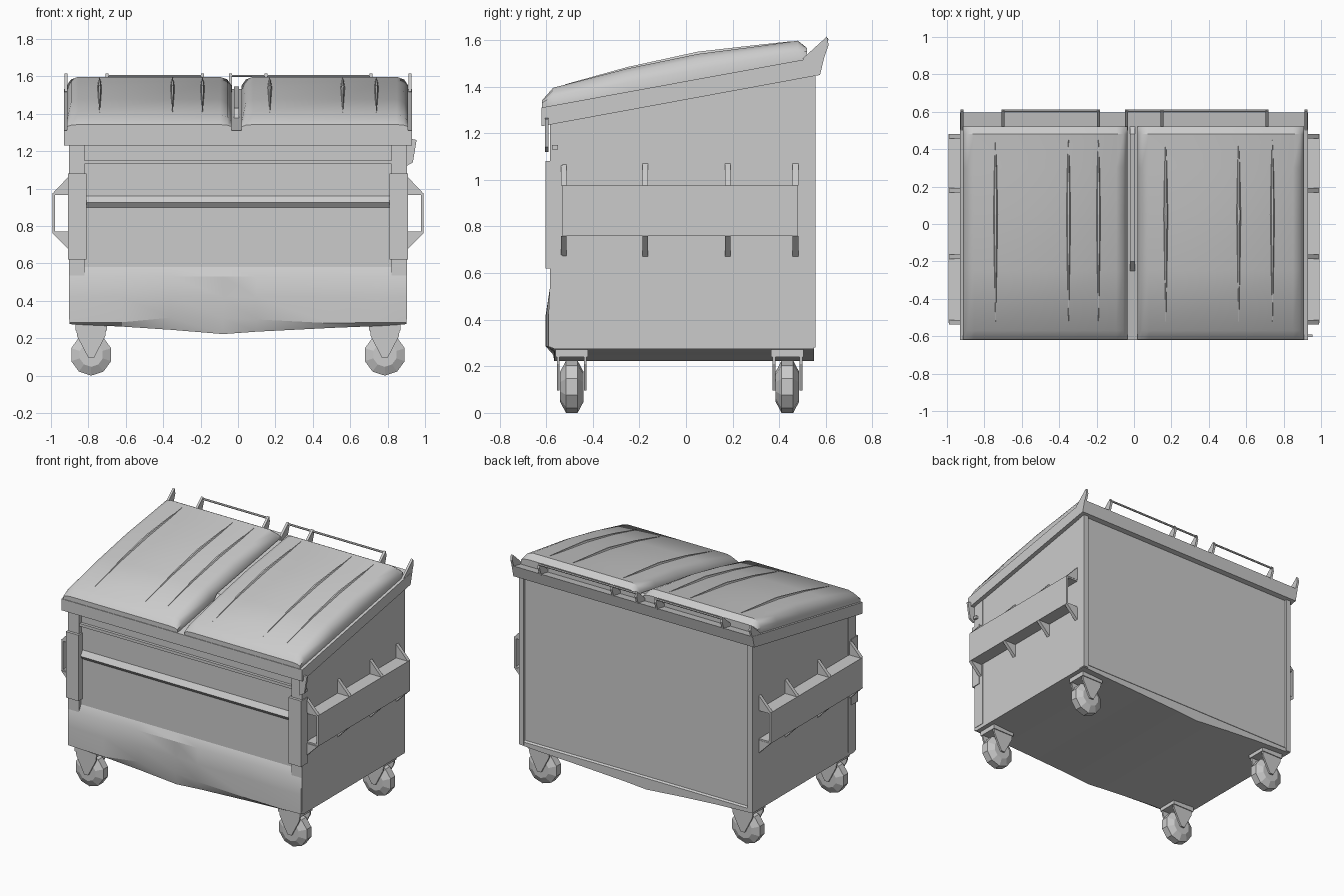
import bpy, bmesh, math

if "Cube" in bpy.data.objects:
    bpy.data.objects.remove(bpy.data.objects["Cube"])


def loft(name, sections, angle=25):
    """Skin equal-length closed sections and cap both ends."""
    bm = bmesh.new()
    rings = [[bm.verts.new(p) for p in s] for s in sections]
    n = len(rings[0])
    for a, b in zip(rings, rings[1:]):
        for i in range(n):
            j = (i + 1) % n
            bm.faces.new((a[i], a[j], b[j], b[i]))
    bm.faces.new(rings[0])
    bm.faces.new(rings[-1])
    bmesh.ops.recalc_face_normals(bm, faces=bm.faces)
    mesh = bpy.data.meshes.new(name)
    bm.to_mesh(mesh)
    bm.free()
    ob = bpy.data.objects.new(name, mesh)
    bpy.context.collection.objects.link(ob)
    bpy.ops.object.select_all(action='DESELECT')
    ob.select_set(True)
    bpy.context.view_layer.objects.active = ob
    if angle:
        bpy.ops.object.shade_smooth_by_angle(angle=math.radians(angle))
    return ob


def prism_x(name, yz, x0, x1):
    return loft(name, [[(x, y, z) for y, z in yz] for x in (x0, x1)], 0)


def prism_y(name, xz, y0, y1):
    return loft(name, [[(x, y, z) for x, z in xz] for y in (y0, y1)], 0)


def box(name, x0, x1, y0, y1, z0, z1):
    return prism_x(name, [(y0, z0), (y1, z0), (y1, z1), (y0, z1)], x0, x1)


def rim_z(y):
    return 1.31 + (y + 0.62) * 0.183


def interp(path, y):
    for (y0, z0), (y1, z1) in zip(path, path[1:]):
        if y0 <= y <= y1:
            return z0 + (z1 - z0) * (y - y0) / (y1 - y0)
    return path[-1][1]


# Body: stepped front, sagging floor and dented lower front
sections = []
for x, floor, tuck, dent in [(-0.9, 0.275, 0.285, 0.0), (-0.62, 0.262, 0.285, -0.012),
                             (-0.36, 0.245, 0.31, 0.008), (-0.08, 0.222, 0.305, 0.012),
                             (0.1, 0.235, 0.30, -0.004), (0.5, 0.255, 0.28, 0.006),
                             (0.75, 0.265, 0.285, -0.01), (0.9, 0.275, 0.285, 0.0)]:
    sections.append([(x, y, z) for y, z in [
        (-0.555, 1.27), (-0.555, 0.96), (-0.58, 0.925), (-0.56, 0.90), (-0.56, 0.58),
        (-0.585, 0.53), (-0.59 + dent, 0.42), (-0.59 + dent, tuck), (-0.565, floor),
        (0.55, floor), (0.55, 0.30), (0.54, 0.31), (0.54, 1.47)]])
loft("body", sections)

# Top rim: sloped collar
prism_x("top_rim", [(-0.62, 1.23), (-0.62, rim_z(-0.62)), (0.595, rim_z(0.595)), (0.575, 1.45)],
        -0.93, 0.93)
# Folded strip below the front rim
box("front_lip", -0.82, 0.92, -0.575, -0.55, 1.13, 1.15)

# Corner posts, guards and side latch
for s, side in ((-1, "left"), (1, "right")):
    box(side + "_front_post", s * 0.82, s * 0.903, -0.583, -0.5, 0.30, 1.25)
    box(side + "_front_guard", s * 0.81, s * 0.908, -0.602, -0.53, 0.62, 1.08)
    box(side + "_back_post", s * 0.865, s * 0.902, 0.5, 0.555, 0.28, 1.46)
prism_y("side_latch", [(0.9, 1.27), (0.955, 1.26), (0.935, 1.14), (0.9, 1.12)], -0.605, -0.59)

# Fork sleeves: outer plate, top and bottom plates, gussets
for s, side in ((-1, "left"), (1, "right")):
    box(side + "_sleeve_plate", s * 0.978, s * 0.992, -0.53, 0.48, 0.76, 0.975)
    for k, (za, zb, zc) in enumerate([(0.965, 0.975, 1.075), (0.77, 0.76, 0.665)]):
        box(f"{side}_sleeve_flange_{k}", s * 0.89, s * 0.985, -0.53, 0.48, za, zb)
        for y in (-0.525, -0.175, 0.18, 0.47):
            prism_y(f"{side}_gusset", [(s * 0.895, zb), (s * 0.99, zb), (s * 0.895, zc)],
                    y - 0.012, y + 0.012)

# Lids: bowed, chamfered covers with slender ribs
lid_top = [(-0.617, 1.342), (-0.57, 1.395), (-0.25, 1.478), (0.05, 1.54),
           (0.3, 1.572), (0.48, 1.597), (0.52, 1.565)]
lids = {"left": (-0.915, -0.035, (-0.74, -0.35, -0.19)),
        "right": (0.02, 0.91, (0.17, 0.56, 0.74))}
for side, (x0, x1, ribs) in lids.items():
    sections = []
    for y, z in lid_top:
        b = rim_z(y) - 0.005
        e = b + min(0.045, (z - b) * 0.7)
        sections.append([(x0, y, b), (x0, y, e), (x0 + 0.022, y, e + (z - e) * 0.7),
                         (x0 + 0.06, y, z), (x1 - 0.06, y, z),
                         (x1 - 0.022, y, e + (z - e) * 0.7), (x1, y, e), (x1, y, b)])
    loft(side + "_lid", sections, 40)
    for x in ribs:
        rib = []
        for y, w in [(-0.52, 0.002), (-0.25, 0.009), (0.05, 0.014), (0.3, 0.009), (0.45, 0.002)]:
            z = interp(lid_top, y)
            rib.append([(x - w, y, z - 0.004), (x - w * 0.4, y, z + w * 0.7),
                        (x + w * 0.4, y, z + w * 0.7), (x + w, y, z - 0.004)])
        loft(side + "_lid_rib", rib, 0)

# Divider between the lids
prism_x("lid_divider", [(-0.25, rim_z(-0.25)), (-0.2, 1.43), (0.48, 1.545), (0.52, rim_z(0.52))],
        -0.022, 0.006)

# Hinge lugs and rods along the back edge
for x in (-0.92, -0.7, -0.19, -0.04, 0.15, 0.71, 0.92):
    prism_x("hinge_lug", [(0.50, 1.52), (0.605, 1.615), (0.612, 1.58), (0.575, 1.47)],
            x - 0.008, x + 0.008)
for x0, x1 in ((-0.7, -0.19), (-0.04, 0.71)):
    ring = [(0.605 + 0.007 * math.cos(i * math.pi / 3), 1.602 + 0.007 * math.sin(i * math.pi / 3))
            for i in range(6)]
    prism_x("hinge_rod", ring, x0, x1)

# Casters: mount plate, tapered fork and faceted wheel
for cx in (-0.785, 0.785):
    for cy in (-0.49, 0.435):
        box("caster_plate", cx - 0.085, cx + 0.085, cy - 0.07, cy + 0.07, 0.24, 0.285)
        for s in (-1, 1):
            prism_y("caster_fork", [(cx - 0.08, 0.25), (cx + 0.08, 0.25), (cx + 0.075, 0.21),
                                    (cx + 0.015, 0.095), (cx - 0.015, 0.095), (cx - 0.075, 0.21)],
                    cy + s * 0.052, cy + s * 0.064)
        wheel = []
        for dy, r in [(-0.05, 0.065), (-0.025, 0.112), (0.025, 0.112), (0.05, 0.065)]:
            wheel.append([(cx + r * math.sin(i * math.pi / 5), cy + dy,
                           0.112 - r * math.cos(i * math.pi / 5)) for i in range(10)])
        loft("caster_wheel", wheel, 0)
